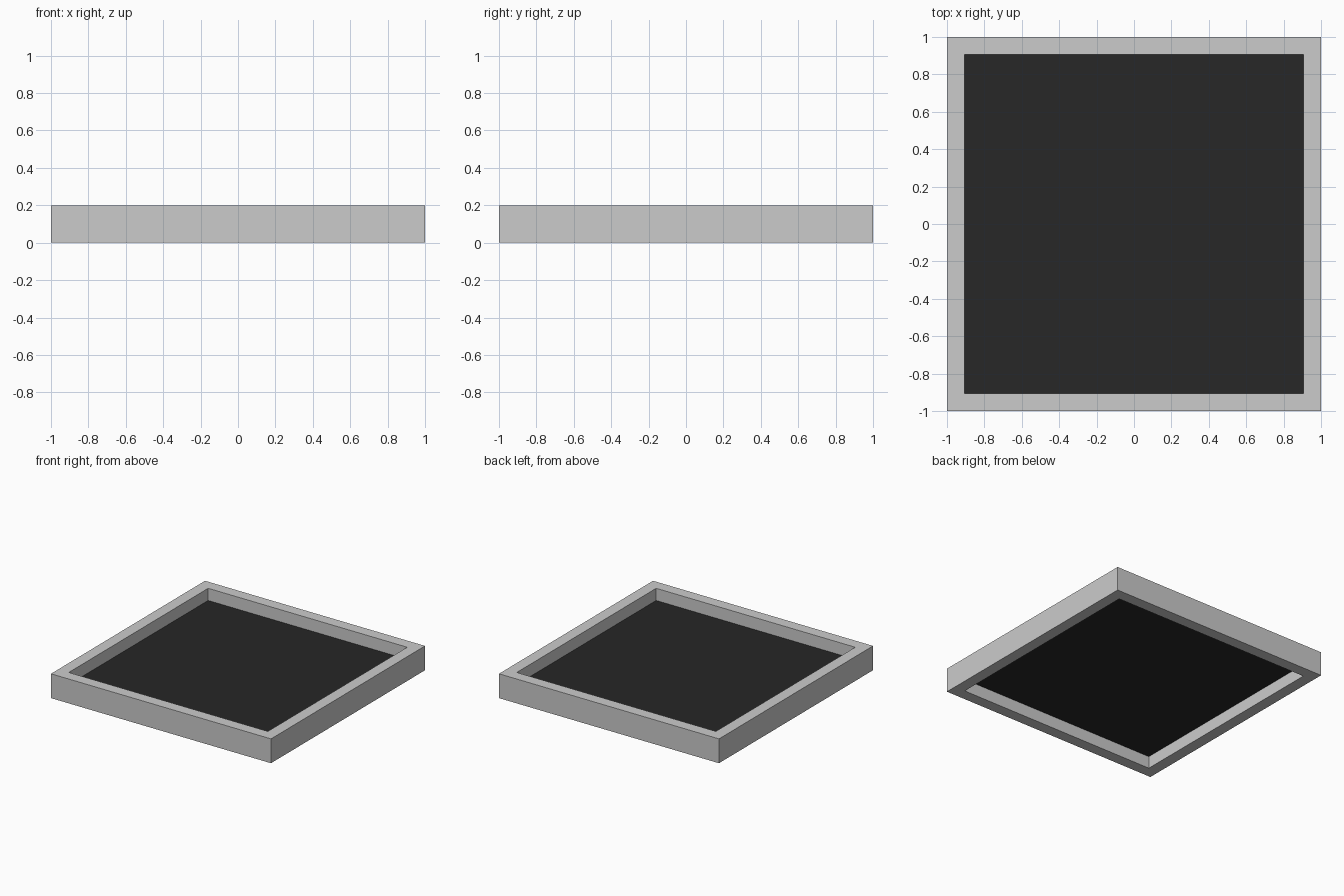
import bpy, bmesh

if "Cube" in bpy.data.objects:
    bpy.data.objects.remove(bpy.data.objects["Cube"])

OUTER, INNER, HEIGHT = 1.0, 0.905, 0.2


def make_object(name, bm):
    mesh = bpy.data.meshes.new(name)
    bm.to_mesh(mesh)
    bm.free()
    obj = bpy.data.objects.new(name, mesh)
    bpy.context.collection.objects.link(obj)
    return obj


# Square frame: flat ring between two squares, extruded upwards
bm = bmesh.new()
signs = [(-1, -1), (1, -1), (1, 1), (-1, 1)]
outer = [bm.verts.new((x * OUTER, y * OUTER, 0)) for x, y in signs]
inner = [bm.verts.new((x * INNER, y * INNER, 0)) for x, y in signs]
for i in range(4):
    j = (i + 1) % 4
    bm.faces.new((outer[i], outer[j], inner[j], inner[i]))
ext = bmesh.ops.extrude_face_region(bm, geom=bm.faces[:], use_keep_orig=True)
top = [g for g in ext["geom"] if isinstance(g, bmesh.types.BMVert)]
bmesh.ops.translate(bm, verts=top, vec=(0, 0, HEIGHT))
bmesh.ops.recalc_face_normals(bm, faces=bm.faces[:])
make_object("frame", bm)

# Dark sheet held halfway up inside the frame
bm = bmesh.new()
bmesh.ops.create_grid(bm, x_segments=1, y_segments=1, size=INNER)
panel = make_object("panel", bm)
panel.location.z = HEIGHT / 2
black = bpy.data.materials.new("black")
black.diffuse_color = (0.02, 0.02, 0.02, 1)
black.use_nodes = True
black.node_tree.nodes["Principled BSDF"].inputs["Base Color"].default_value = black.diffuse_color
panel.data.materials.append(black)
